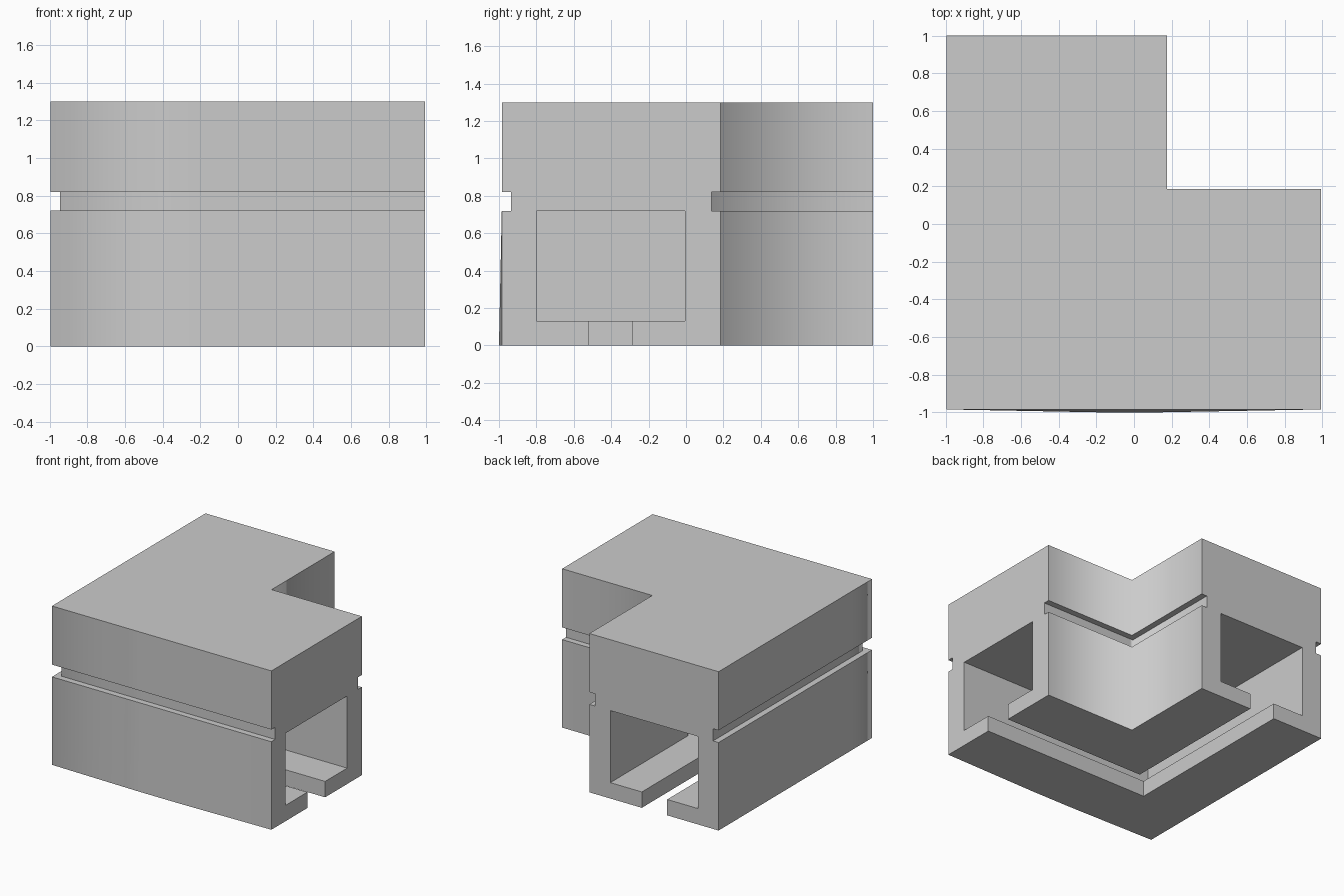
import bpy, bmesh
from mathutils import Vector

cube = bpy.data.objects.get("Cube")
if cube:
    bpy.data.objects.remove(cube, do_unlink=True)

# Overall sizes
X0, Y0 = -0.995, -0.985          # outer corner
X1, Y1 = 0.992, 1.0              # open ends of the two legs
WIDTH, HEIGHT, GROOVE = 1.17, 1.3, 0.05
SLOT_L, SLOT_R, CAV_L, CAV_R = 0.465, 0.695, 0.185, 0.98
FLOOR, ROOF, GROOVE_TOP = 0.13, 0.72, 0.82

# Cross-section: distance from the outer wall, height
profile = [
    (0, 0), (SLOT_L, 0), (SLOT_L, FLOOR), (CAV_L, FLOOR), (CAV_L, ROOF),
    (CAV_R, ROOF), (CAV_R, FLOOR), (SLOT_R, FLOOR), (SLOT_R, 0), (WIDTH, 0),
    (WIDTH, ROOF), (WIDTH - GROOVE, ROOF), (WIDTH - GROOVE, GROOVE_TOP),
    (WIDTH, GROOVE_TOP), (WIDTH, HEIGHT), (0, HEIGHT),
    (0, GROOVE_TOP), (GROOVE, GROOVE_TOP), (GROOVE, ROOF), (0, ROOF),
]

# Sweep the section round the mitred corner
bm = bmesh.new()
rings = [[bm.verts.new(place(w, z)) for w, z in profile] for place in (
    lambda w, z: (X1, Y0 + w, z),
    lambda w, z: (X0 + w, Y0 + w, z),
    lambda w, z: (X0 + w, Y1, z))]
n = len(profile)
for a, b in zip(rings, rings[1:]):
    for i in range(n):
        j = (i + 1) % n
        bm.faces.new((a[i], a[j], b[j], b[i]))
bm.faces.new(rings[0])
bm.faces.new(rings[-1])

# Loops that hold the outer corner shading near the corner
for co, no in (((-0.2, 0, 0), (1, 0, 0)), ((0.15, 0, 0), (1, 0, 0)),
               ((0, -0.72, 0), (0, 1, 0))):
    bmesh.ops.bisect_plane(bm, geom=bm.verts[:] + bm.edges[:] + bm.faces[:],
                           plane_co=co, plane_no=no, dist=1e-5)
bmesh.ops.recalc_face_normals(bm, faces=bm.faces[:])

# Slight bow along the bottom of the front wall
for v in bm.verts:
    if v.co.z < 0.01 and v.co.y < Y0 + 0.001 and -0.3 < v.co.x < 0.3:
        v.co.y -= 0.015


# Soft shading across the outer and inner corners, crisp edges elsewhere
def is_soft_corner(edge):
    a, b = (v.co for v in edge.verts)
    w = a.x - X0
    on_mitre = abs(w - (a.y - Y0)) < 0.01 and (a - b).xy.length < 0.01
    return on_mitre and (w < GROOVE + 0.01 or w > WIDTH - GROOVE - 0.01)


bm.normal_update()
for f in bm.faces:
    f.smooth = True
for e in bm.edges:
    e.smooth = is_soft_corner(e) or e.calc_face_angle(0) < 0.3

mesh = bpy.data.meshes.new("corner_rail")
bm.to_mesh(mesh)
bm.free()
rail = bpy.data.objects.new("corner_rail", mesh)
bpy.context.collection.objects.link(rail)

# Plain grey finish
grey = bpy.data.materials.new("plain_grey")
grey.use_nodes = True
colour = (0.6, 0.6, 0.6, 1)
grey.diffuse_color = colour
grey.node_tree.nodes["Principled BSDF"].inputs["Base Color"].default_value = colour
mesh.materials.append(grey)
